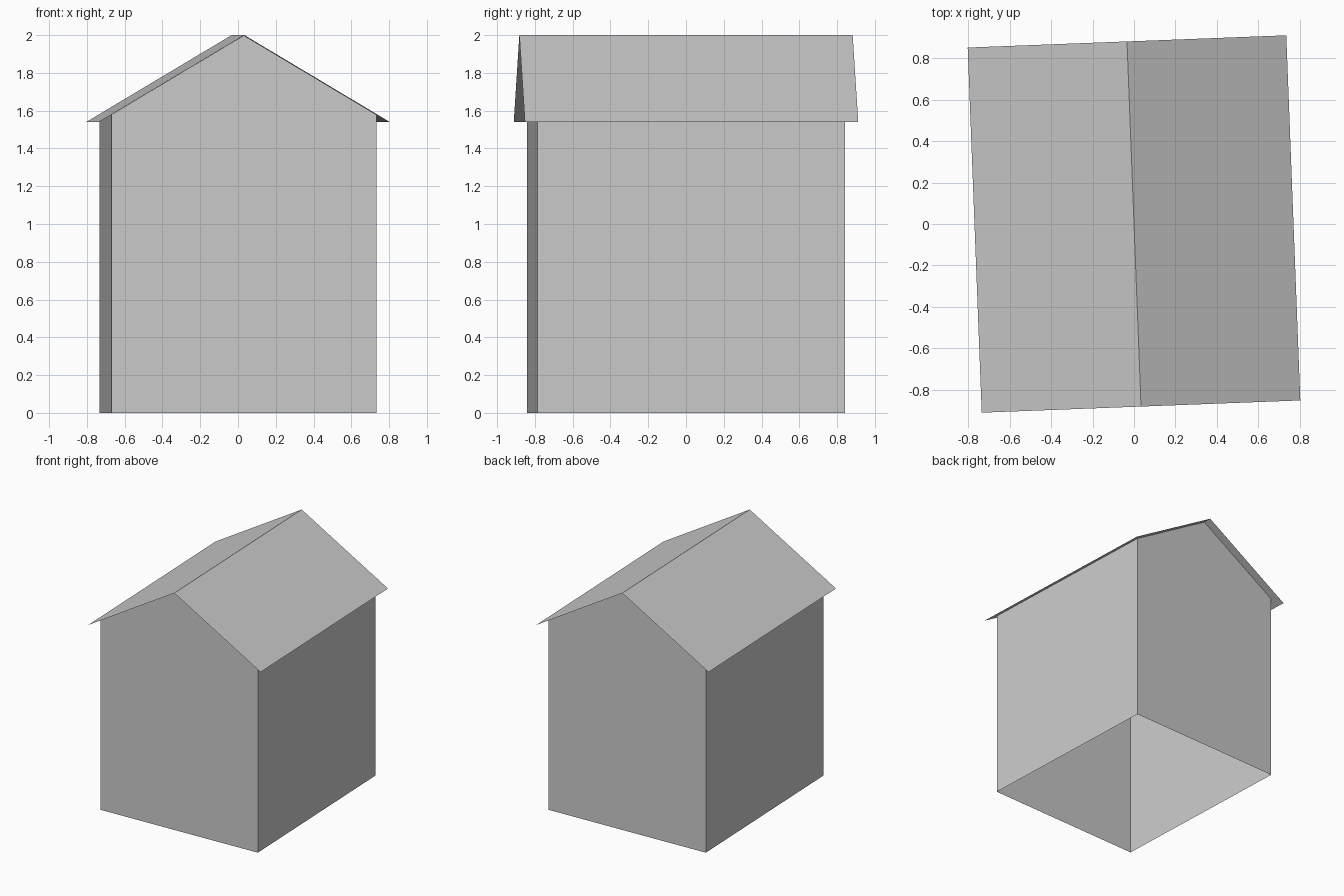
import bpy
import math

if "Cube" in bpy.data.objects:
    bpy.data.objects.remove(bpy.data.objects["Cube"])

TURN = math.radians(2.2)          # the whole hut stands slightly turned
RIDGE, EAVE = 2.0, 1.54           # roof heights
ROOF_W, ROOF_D = 0.7705, 0.883    # roof half width and half depth
WALL_W, WALL_D = 0.7025, 0.815    # wall half width and half depth

grey = bpy.data.materials.new("light_grey")
grey.diffuse_color = (0.6, 0.6, 0.6, 1)
grey.use_nodes = True
grey.node_tree.nodes["Principled BSDF"].inputs["Base Color"].default_value = grey.diffuse_color


def add_part(name, verts, faces):
    mesh = bpy.data.meshes.new(name)
    mesh.from_pydata(verts, [], faces)
    mesh.materials.append(grey)
    obj = bpy.data.objects.new(name, mesh)
    obj.rotation_euler.z = TURN
    bpy.context.collection.objects.link(obj)
    return obj


def sweep(profile, half_depth):
    """Copy an x-z profile to the front and the back."""
    return [(x, y, z) for y in (-half_depth, half_depth) for x, z in profile]


# Roof: two thin slopes meeting at the ridge, overhanging all round
add_part("roof",
         sweep([(-ROOF_W, EAVE), (0, RIDGE), (ROOF_W, EAVE)], ROOF_D),
         [(0, 1, 4, 3), (1, 2, 5, 4)])

# Walls: open-bottomed shell with gables reaching the underside of the roof
top = RIDGE - (RIDGE - EAVE) * WALL_W / ROOF_W
gap = 0.002
profile = [(-WALL_W, 0), (WALL_W, 0), (WALL_W, top - gap),
           (0, RIDGE - gap), (-WALL_W, top - gap)]
add_part("walls", sweep(profile, WALL_D),
         [(0, 1, 2, 4), (2, 3, 4),        # front wall and gable
          (6, 5, 9, 7), (9, 8, 7),        # back wall and gable
          (1, 6, 7, 2), (5, 0, 4, 9)])    # side walls
